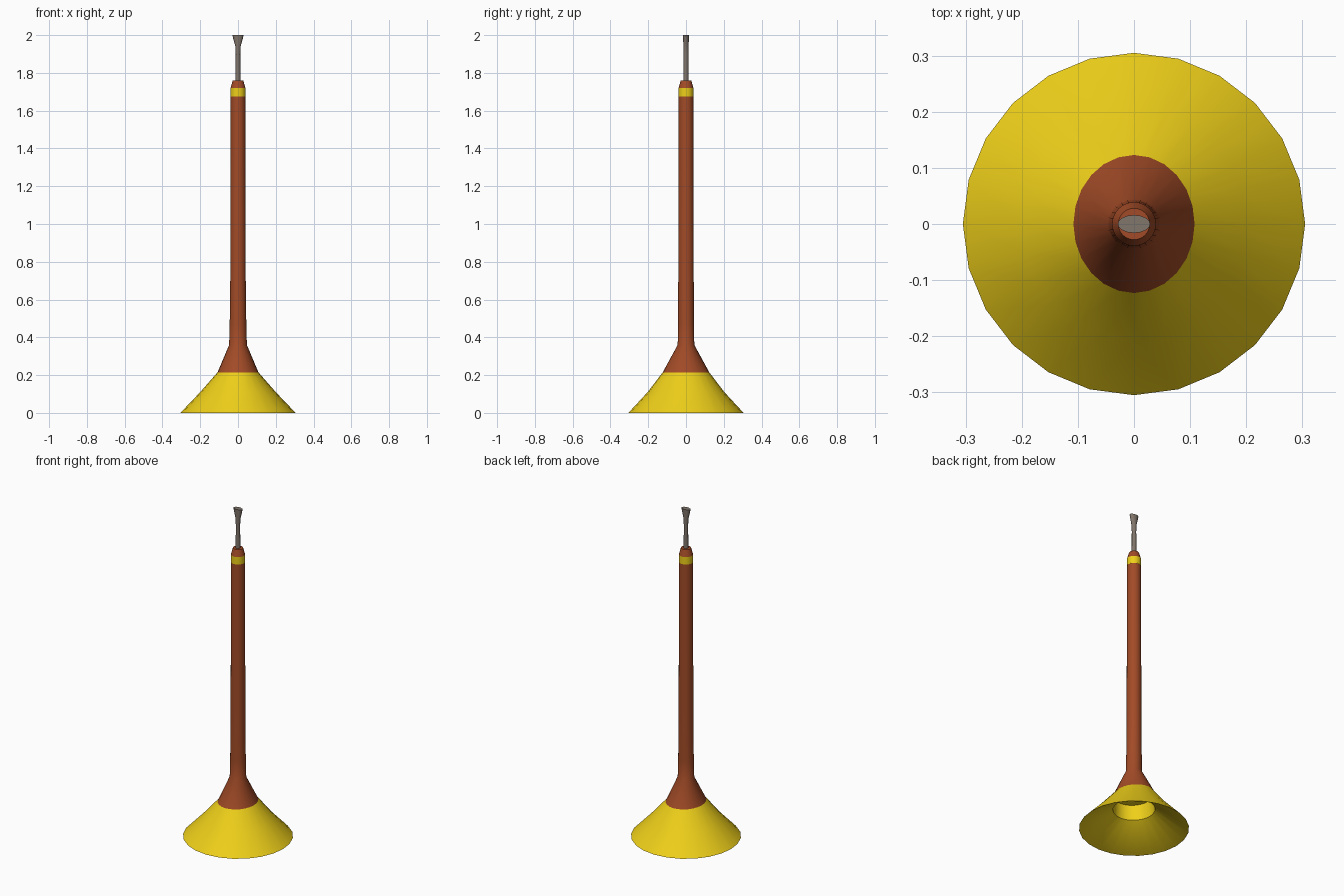
import bpy, bmesh
from math import cos, sin, tau, radians

if "Cube" in bpy.data.objects:
    bpy.data.objects.remove(bpy.data.objects["Cube"])


def material(name, rgb):
    m = bpy.data.materials.new(name)
    m.diffuse_color = (*rgb, 1)
    m.use_nodes = True
    m.node_tree.nodes["Principled BSDF"].inputs["Base Color"].default_value = m.diffuse_color
    return m


WOOD = material("red_brown_wood", (0.36, 0.07, 0.02))
YELLOW = material("yellow_paint", (0.86, 0.63, 0.01))
REED = material("reed_grey", (0.22, 0.18, 0.15))


def loft(name, rings, mat, sides=24, cap_start=False, cap_end=False):
    """Skin elliptical rings given as (z, x radius, y radius)."""
    bm = bmesh.new()
    loops = [[bm.verts.new((rx * cos(tau * i / sides), ry * sin(tau * i / sides), z))
              for i in range(sides)] for z, rx, ry in rings]
    for a, b in zip(loops, loops[1:]):
        for i in range(sides):
            j = (i + 1) % sides
            bm.faces.new((a[i], a[j], b[j], b[i]))
    if cap_start:
        bm.faces.new(loops[0][::-1])
    if cap_end:
        bm.faces.new(loops[-1])
    me = bpy.data.meshes.new(name)
    bm.to_mesh(me)
    bm.free()
    me.materials.append(mat)
    ob = bpy.data.objects.new(name, me)
    bpy.context.collection.objects.link(ob)
    bpy.ops.object.select_all(action='DESELECT')
    ob.select_set(True)
    bpy.context.view_layer.objects.active = ob
    bpy.ops.object.shade_smooth_by_angle(angle=radians(35))
    return ob


# Flared bell: bore, inner cone, rim, outer cone
loft("bell", [(0.212, 0.105, 0.118), (0.12, 0.115, 0.12), (0, 0.303, 0.303),
              (0, 0.305, 0.305), (0.11, 0.2, 0.203), (0.215, 0.108, 0.123)],
     YELLOW, cap_start=True)

# Wooden flare running into the long pipe
loft("pipe", [(0.215, 0.108, 0.123), (0.36, 0.047, 0.044), (0.47, 0.044, 0.042),
              (0.70, 0.041, 0.041), (1.675, 0.039, 0.039)], WOOD)

# Painted band and tapered wooden shoulder
loft("band", [(1.675, 0.040, 0.040), (1.72, 0.040, 0.040)], YELLOW)
loft("shoulder", [(1.72, 0.039, 0.039), (1.75, 0.031, 0.031), (1.76, 0.028, 0.028)],
     WOOD, cap_end=True)

# Reed: round stem flattening into a wide tip
loft("reed", [(1.75, 0.013, 0.013), (1.90, 0.012, 0.013), (1.94, 0.014, 0.014),
              (1.98, 0.025, 0.015), (2.0, 0.029, 0.016)],
     REED, sides=16, cap_start=True, cap_end=True)
